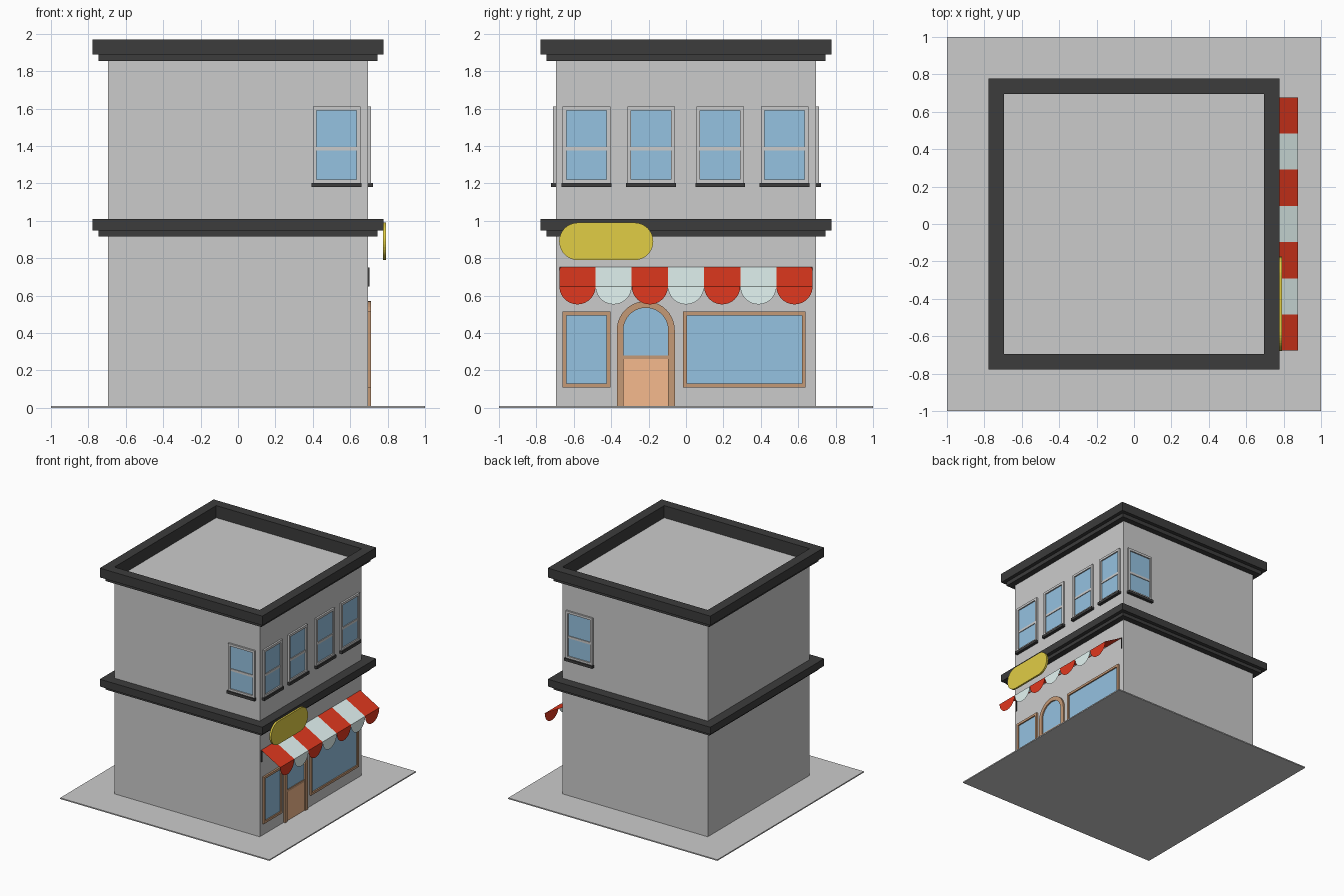
import bpy, bmesh, math

if "Cube" in bpy.data.objects:
    bpy.data.objects.remove(bpy.data.objects["Cube"])

W = 0.695  # half width of the walls


def material(name, r, g, b):
    m = bpy.data.materials.new(name)
    m.diffuse_color = (r, g, b, 1)
    m.use_nodes = True
    m.node_tree.nodes["Principled BSDF"].inputs["Base Color"].default_value = m.diffuse_color
    return m


DARK = material("charcoal", 0.045, 0.045, 0.045)
GLASS = material("glass", 0.30, 0.54, 0.75)
FRAME = material("wood_frame", 0.56, 0.32, 0.18)
DOOR = material("door_wood", 0.92, 0.49, 0.27)
RED = material("awning_red", 0.75, 0.04, 0.013)
WHITE = material("awning_white", 0.78, 0.92, 0.90)
GOLD = material("sign_gold", 0.75, 0.61, 0.06)

# Wall-local (u, v, depth) to world coordinates
PLACE = {
    "right": lambda u, v, d: (W + d, u, v),
    "front": lambda u, v, d: (u, -W - d, v),
    "back": lambda u, v, d: (u, W + d, v),
    "up": lambda u, v, d: (u, v, d),
}


def finish(name, bm, mat):
    bmesh.ops.recalc_face_normals(bm, faces=bm.faces)
    me = bpy.data.meshes.new(name)
    bm.to_mesh(me)
    bm.free()
    ob = bpy.data.objects.new(name, me)
    bpy.context.collection.objects.link(ob)
    if mat:
        me.materials.append(mat)
    return ob


def prism(name, outline, d0, d1, side, mat=None, hole=None):
    """Extrude an outline off a wall; a hole of equal point count makes a frame."""
    bm = bmesh.new()
    n = len(outline)

    def ring(pts, d):
        return [bm.verts.new(PLACE[side](u, v, d)) for u, v in pts]

    def bridge(a, b):
        for i in range(n):
            j = (i + 1) % n
            bm.faces.new((a[i], a[j], b[j], b[i]))

    lo, hi = ring(outline, d0), ring(outline, d1)
    bridge(lo, hi)
    if hole:
        hlo, hhi = ring(hole, d0), ring(hole, d1)
        bridge(hhi, hlo)
        bridge(hi, hhi)
        bridge(hlo, lo)
    else:
        bm.faces.new(lo)
        bm.faces.new(hi)
    return finish(name, bm, mat)


def rect(u0, u1, v0, v1):
    return [(u0, v0), (u1, v0), (u1, v1), (u0, v1)]


def square(h):
    return rect(-h, h, -h, h)


def arc(cu, cv, r, a0, a1, n=20):
    return [(cu + r * math.cos(math.radians(a0 + (a1 - a0) * i / n)),
             cv + r * math.sin(math.radians(a0 + (a1 - a0) * i / n)))
            for i in range(n + 1)]


def window(name, side, u0, u1, v0, v1, t, mat=None):
    inner = rect(u0 + t, u1 - t, v0 + t, v1 - t)
    prism(name + "_frame", rect(u0, u1, v0, v1), 0, 0.015, side, mat, inner)
    prism(name + "_glass", inner, 0, 0.004, side, GLASS)


# Ground slab and walls
prism("ground_slab", square(1), 0, 0.01, "up")
prism("walls", square(W), 0.01, 1.865, "up")

# Stepped cornices
for name, z0, z1, z2 in (("middle_cornice", 0.917, 0.947, 1.01),
                         ("roof_cornice", 1.855, 1.89, 1.97)):
    prism(name + "_lower", square(0.745), z0, z1, "up", DARK, square(W))
    prism(name + "_upper", square(0.777), z1, z2, "up", DARK, square(W))

# Upper sash windows with sills
spots = [("right", c) for c in (-0.532, -0.187, 0.183, 0.527)]
spots += [("front", 0.527), ("back", 0.527)]
for side, c in spots:
    window("upper_window", side, c - 0.127, c + 0.127, 1.2, 1.61, 0.02)
    prism("upper_window_bar", rect(c - 0.107, c + 0.107, 1.375, 1.395),
          0, 0.01, side)
    prism("upper_window_sill", rect(c - 0.133, c + 0.133, 1.18, 1.203),
          0, 0.026, side, DARK)

# Shop windows
window("small_shop_window", "right", -0.66, -0.405, 0.11, 0.515, 0.02, FRAME)
window("large_shop_window", "right", -0.015, 0.64, 0.11, 0.515, 0.02, FRAME)

# Arched door
DC, DZ = -0.215, 0.415


def arch(r, bottom):
    return [(DC - r, bottom), (DC + r, bottom)] + arc(DC, DZ, r, 0, 180)


def open_arch(r_out, r_in, bottom):
    # Door surround: one closed U-shaped outline
    return ([(DC + r_out, bottom)] + arc(DC, DZ, r_out, 0, 180)
            + [(DC - r_out, bottom), (DC - r_in, bottom)]
            + arc(DC, DZ, r_in, 180, 0) + [(DC + r_in, bottom)])


prism("door_surround", open_arch(0.155, 0.12, 0.01), 0, 0.015, "right", FRAME)
prism("door_glass", arch(0.12, 0.28), 0, 0.004, "right", GLASS)
prism("door_panel", rect(DC - 0.12, DC + 0.12, 0.01, 0.26), 0, 0.006,
      "right", DOOR)
prism("door_rail", rect(DC - 0.12, DC + 0.12, 0.26, 0.28), 0, 0.01,
      "right", FRAME)

# Pill-shaped sign
prism("sign_board", arc(-0.275, 0.89, 0.1, -90, 90) + arc(-0.578, 0.89, 0.1, 90, 270),
      0.08, 0.097, "right", GOLD)

# Striped awning: sloping strip plus scalloped valance, thin sheet
N, A = 7, 0.677
step = 2 * A / N
for i in range(N):
    y0, y1 = -A + i * step, -A + (i + 1) * step
    bm = bmesh.new()
    scallop = [bm.verts.new((0.877, y, z)) for y, z in
               arc((y0 + y1) / 2, 0.65, step / 2, 180, 360)]
    top = [bm.verts.new((W, y, 0.752)) for y in (y1, y0)]
    bm.faces.new(scallop)
    bm.faces.new([scallop[0], scallop[-1]] + top)
    finish("awning_stripe", bm, WHITE if i % 2 else RED)

# Awning wall brackets
for y in (-A + 0.004, A - 0.004):
    prism("awning_bracket", rect(y - 0.004, y + 0.004, 0.65, 0.75),
          0, 0.007, "right", DARK)
